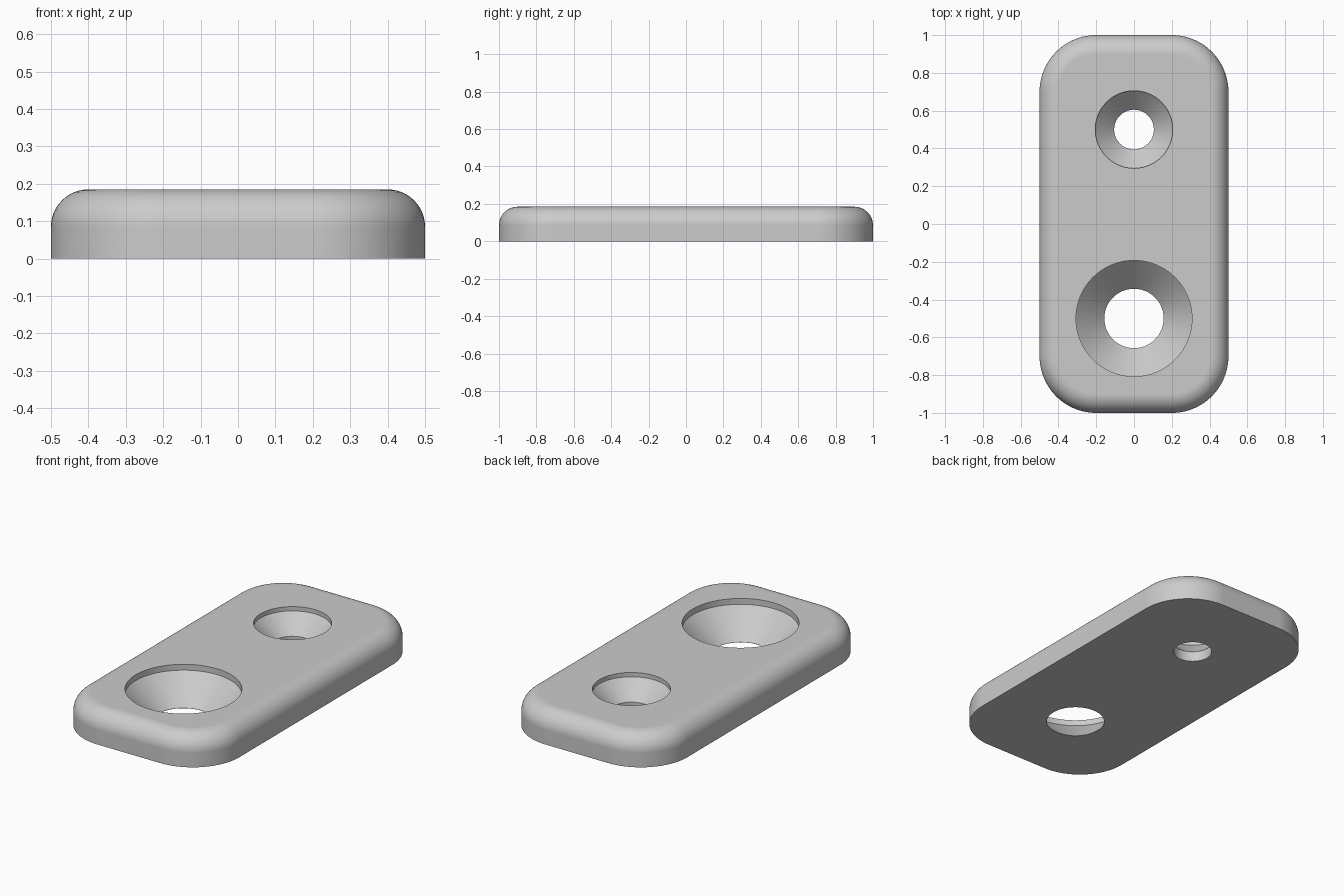
import bpy, bmesh
from math import pi, sin, cos, radians

cube = bpy.data.objects.get("Cube")
if cube:
    bpy.data.objects.remove(cube, do_unlink=True)

HALF_X, HALF_Y, HEIGHT = 0.5, 1.0, 0.185
CORNER, FILLET = 0.3, 0.1

grey = bpy.data.materials.new("plain grey")
grey.use_nodes = True
colour = (0.6, 0.6, 0.6, 1)
grey.diffuse_color = colour
grey.node_tree.nodes["Principled BSDF"].inputs["Base Color"].default_value = colour


def loft(name, rings):
    """Skin a stack of closed rings and cap both ends."""
    bm = bmesh.new()
    loops = [[bm.verts.new(p) for p in ring] for ring in rings]
    n = len(loops[0])
    for a, b in zip(loops, loops[1:]):
        for i in range(n):
            j = (i + 1) % n
            bm.faces.new((a[i], a[j], b[j], b[i]))
    bm.faces.new(loops[0][::-1])
    bm.faces.new(loops[-1])
    bmesh.ops.recalc_face_normals(bm, faces=bm.faces)
    mesh = bpy.data.meshes.new(name)
    bm.to_mesh(mesh)
    bm.free()
    mesh.materials.append(grey)
    obj = bpy.data.objects.new(name, mesh)
    bpy.context.collection.objects.link(obj)
    return obj


def rounded_rectangle(inset, z, steps=20):
    r = CORNER - inset
    ring = []
    for q, (sx, sy) in enumerate(((1, 1), (-1, 1), (-1, -1), (1, -1))):
        for k in range(steps + 1):
            a = (q + k / steps) * pi / 2
            ring.append((sx * (HALF_X - CORNER) + r * cos(a),
                         sy * (HALF_Y - CORNER) + r * sin(a), z))
    return ring


def circle(r, y, z, n=96):
    return [(r * cos(2 * pi * i / n), y + r * sin(2 * pi * i / n), z) for i in range(n)]


# Plate: straight wall, then a quarter-round upper edge
rings = [rounded_rectangle(0, 0)]
for k in range(13):
    a = k / 12 * pi / 2
    rings.append(rounded_rectangle(FILLET * (1 - cos(a)), HEIGHT - FILLET * (1 - sin(a))))
plate = loft("mounting_plate", rings)

# Countersunk holes: centre y, bore radius, sink radius, cone bottom, cone top
holes = {"small_hole_cutter": (0.5, 0.105, 0.205, 0.06, 0.16),
         "large_hole_cutter": (-0.5, 0.157, 0.307, 0.001, 0.151)}
bpy.context.view_layer.objects.active = plate
for name, (y, bore, sink, low, high) in holes.items():
    cutter = loft(name, [circle(bore, y, -0.1), circle(bore, y, low),
                         circle(sink, y, high), circle(sink, y, HEIGHT + 0.1)])
    cutter.hide_render = True
    cut = plate.modifiers.new(name, "BOOLEAN")
    cut.operation = "DIFFERENCE"
    cut.solver = "EXACT"
    cut.object = cutter
    bpy.ops.object.modifier_apply(modifier=cut.name)
    bpy.data.objects.remove(cutter, do_unlink=True)

# Smooth shading with crisp hole rims and flat top
bpy.ops.object.select_all(action="DESELECT")
plate.select_set(True)
bpy.ops.object.shade_smooth_by_angle(angle=radians(30))
weighted = plate.modifiers.new("even_normals", "WEIGHTED_NORMAL")
weighted.keep_sharp = True
